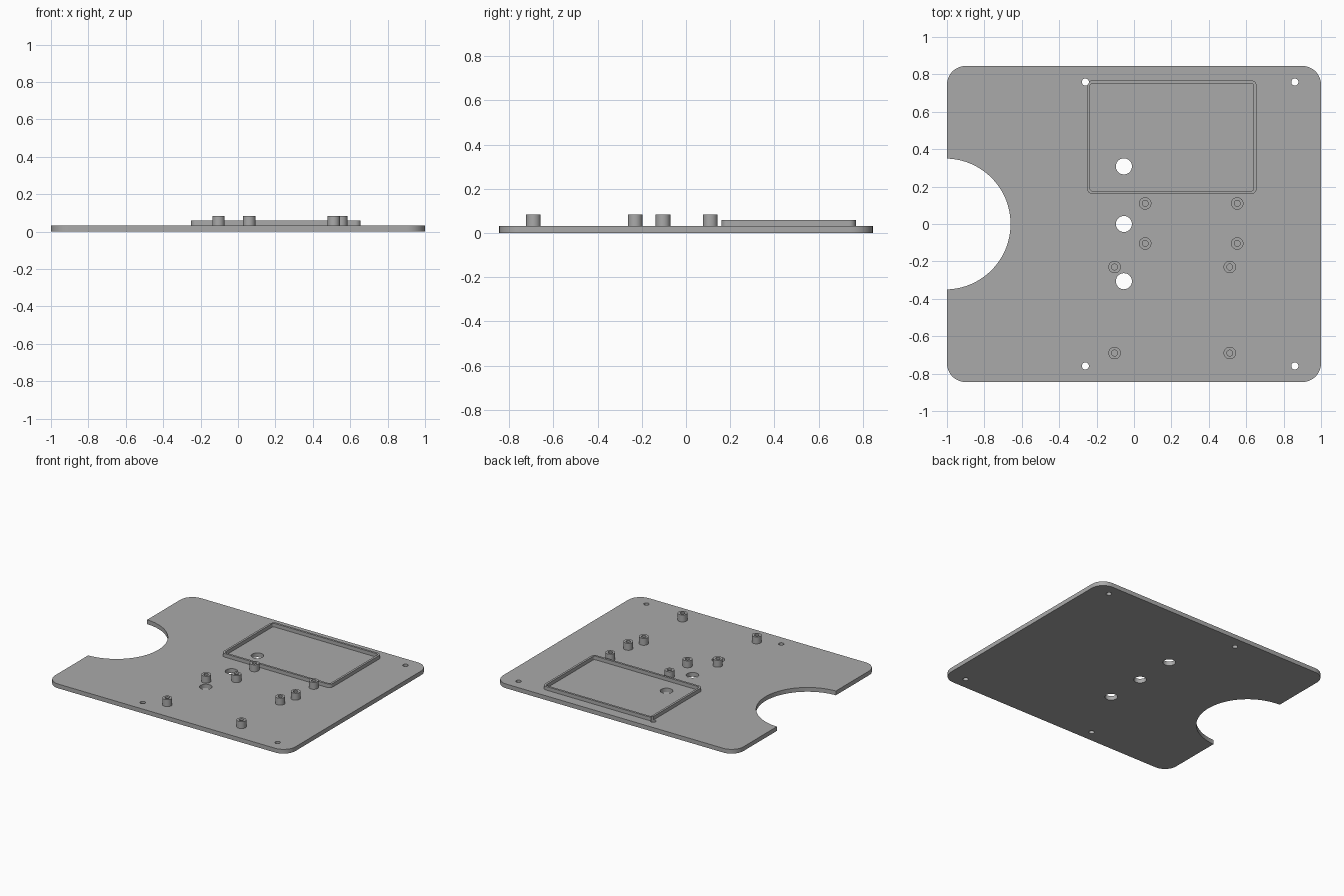
import bpy
import bmesh
import math

cube = bpy.data.objects.get("Cube")
if cube:
    bpy.data.objects.remove(cube, do_unlink=True)

PLATE_TOP, FRAME_TOP, POST_TOP = 0.032, 0.059, 0.084

grey = bpy.data.materials.new("plain grey")
grey.use_nodes = True
colour = (0.4, 0.4, 0.4, 1)
grey.diffuse_color = colour
grey.node_tree.nodes["Principled BSDF"].inputs["Base Color"].default_value = colour


def prism(name, outline, z0, z1):
    """Extrude a closed outline from z0 up to z1."""
    bm = bmesh.new()
    base = bm.faces.new([bm.verts.new((x, y, z0)) for x, y in outline])
    top = bmesh.ops.extrude_face_region(bm, geom=[base])["geom"]
    verts = [v for v in top if isinstance(v, bmesh.types.BMVert)]
    bmesh.ops.translate(bm, verts=verts, vec=(0, 0, z1 - z0))
    bmesh.ops.recalc_face_normals(bm, faces=bm.faces)
    mesh = bpy.data.meshes.new(name)
    bm.to_mesh(mesh)
    bm.free()
    mesh.materials.append(grey)
    obj = bpy.data.objects.new(name, mesh)
    bpy.context.collection.objects.link(obj)
    return obj


def arc(cx, cy, r, start, sweep, n):
    return [(cx + r * math.cos(start + sweep * i / n),
             cy + r * math.sin(start + sweep * i / n)) for i in range(n + 1)]


def circle(cx, cy, r, n=40):
    return arc(cx, cy, r, 0, math.tau, n)[:-1]


def rounded_rect(x0, x1, y0, y1, r, n=10):
    corners = [(x1 - r, y1 - r), (x0 + r, y1 - r), (x0 + r, y0 + r), (x1 - r, y0 + r)]
    points = []
    for i, (cx, cy) in enumerate(corners):
        points += arc(cx, cy, r, i * math.pi / 2, math.pi / 2, n)
    return points


def cut(obj, outline, z0=-0.1, z1=0.2):
    """Subtract a prism from the object and discard the cutter."""
    cutter = prism("cutter", outline, z0, z1)
    cutter.hide_render = True
    mod = obj.modifiers.new("cut", "BOOLEAN")
    mod.operation, mod.solver, mod.object = "DIFFERENCE", "EXACT", cutter
    bpy.context.view_layer.objects.active = obj
    bpy.ops.object.modifier_apply(modifier=mod.name)
    bpy.data.objects.remove(cutter, do_unlink=True)


def smooth(obj):
    bpy.ops.object.select_all(action="DESELECT")
    obj.select_set(True)
    bpy.context.view_layer.objects.active = obj
    bpy.ops.object.shade_smooth_by_angle(angle=math.radians(30))


# Base plate with the round side notch
plate = prism("base_plate", rounded_rect(-1, 1, -0.845, 0.845, 0.1), 0, PLATE_TOP)
cut(plate, circle(-1.01, 0, 0.35, 96))

# Cable holes and corner screw holes
for y in (-0.306, 0, 0.308):
    cut(plate, circle(-0.054, y, 0.043))
screw_holes = [(x, y) for x in (-0.26, 0.86) for y in (-0.759, 0.759)]
for x, y in screw_holes:
    cut(plate, circle(x, y, 0.019, 24))
smooth(plate)

# Raised rim, nicked where it meets a screw hole
x0, x1, y0, y1, wall = -0.251, 0.656, 0.16, 0.768, 0.016
rim = prism("raised_rim", rounded_rect(x0, x1, y0, y1, 0.03), PLATE_TOP, FRAME_TOP)
cut(rim, rounded_rect(x0 + wall, x1 - wall, y0 + wall, y1 - wall, 0.015))
cut(rim, circle(-0.26, 0.759, 0.019, 24))
smooth(rim)

# Hollow standoffs in two rectangular groups
groups = {"upper": ((0.06, 0.552), (-0.104, 0.11)),
          "lower": ((-0.104, 0.512), (-0.69, -0.23))}
for group, (xs, ys) in groups.items():
    for x, side in zip(xs, ("right", "left")):
        for y, end in zip(ys, ("front", "back")):
            post = prism(f"{group}_standoff_{end}_{side}", circle(x, y, 0.033),
                         PLATE_TOP, POST_TOP)
            cut(post, circle(x, y, 0.016, 24))
            smooth(post)
